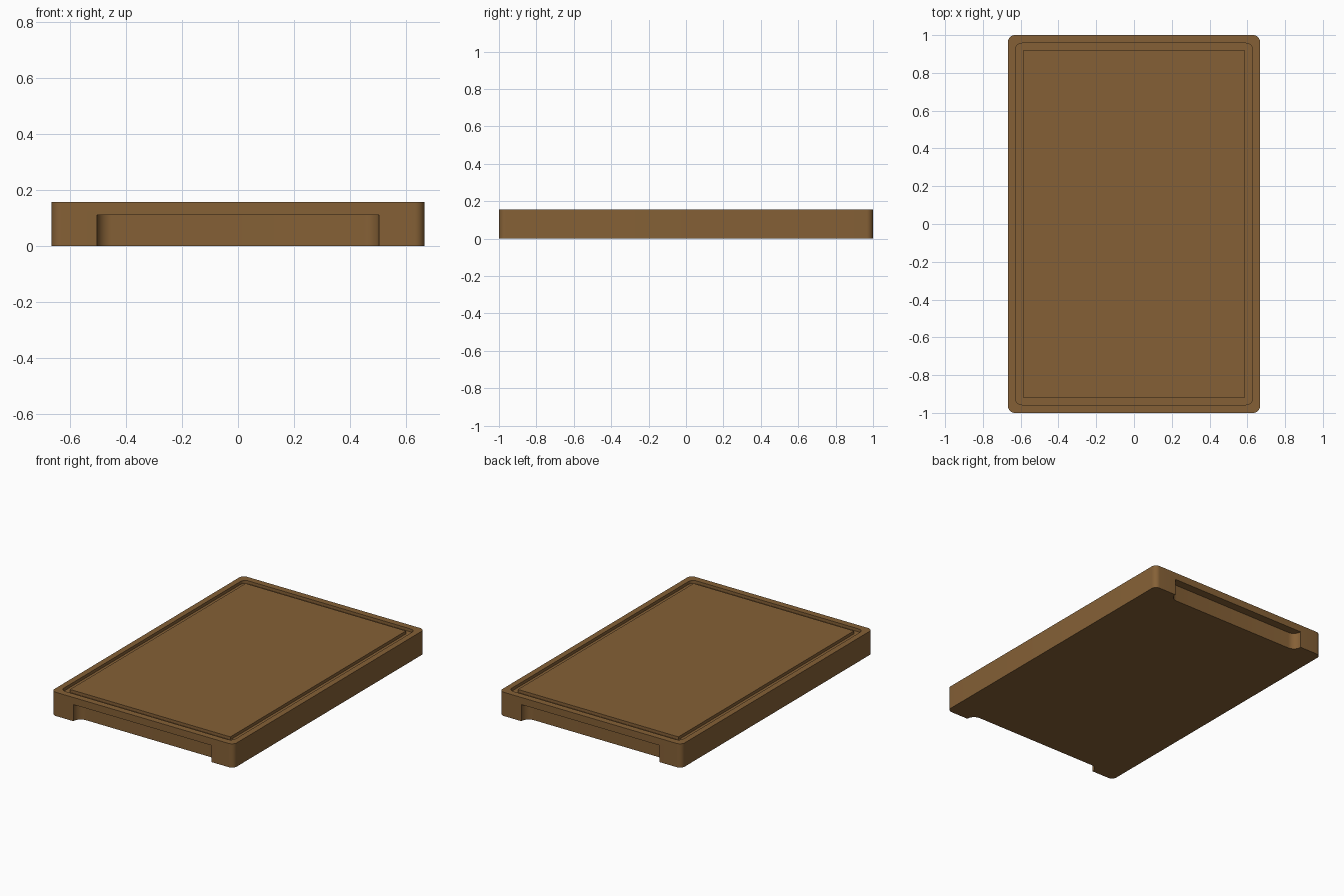
import bpy, bmesh, math

if "Cube" in bpy.data.objects:
    bpy.data.objects.remove(bpy.data.objects["Cube"])

HX, HY, HZ = 0.667, 1.0, 0.157      # board half width, half length, thickness
GROOVE = 0.02                       # juice groove depth


def outline(hx, hy, r, seg=8):
    """Rounded rectangle, counter-clockwise."""
    pts = []
    for k, (sx, sy) in enumerate([(1, 1), (-1, 1), (-1, -1), (1, -1)]):
        for i in range(seg + 1):
            a = math.pi / 2 * (k + i / seg)
            pts.append((sx * (hx - r) + r * math.cos(a),
                        sy * (hy - r) + r * math.sin(a)))
    return pts


def loft(name, rings):
    """Solid through rings of (hx, hy, radius, z), capped at both ends."""
    bm = bmesh.new()
    loops = [[bm.verts.new((x, y, z)) for x, y in outline(hx, hy, r)]
             for hx, hy, r, z in rings]
    for a, b in zip(loops, loops[1:]):
        n = len(a)
        for i in range(n):
            j = (i + 1) % n
            bm.faces.new((a[i], a[j], b[j], b[i]))
    bm.faces.new(loops[0][::-1])
    bm.faces.new(loops[-1])
    bmesh.ops.remove_doubles(bm, verts=bm.verts, dist=1e-5)
    bmesh.ops.recalc_face_normals(bm, faces=bm.faces)
    mesh = bpy.data.meshes.new(name)
    bm.to_mesh(mesh)
    bm.free()
    obj = bpy.data.objects.new(name, mesh)
    bpy.context.collection.objects.link(obj)
    return obj


wood = bpy.data.materials.new("brown wood")
wood.diffuse_color = (0.235, 0.118, 0.037, 1)
wood.use_nodes = True
wood.node_tree.nodes["Principled BSDF"].inputs["Base Color"].default_value = wood.diffuse_color

# Board with the juice groove sunk into its top
board = loft("cutting_board", [
    (HX, HY, 0.035, 0),
    (HX, HY, 0.035, HZ),
    (0.628, 0.957, 0.035, HZ),
    (0.628, 0.957, 0.035, HZ - GROOVE),
    (0.587, 0.918, 0, HZ - GROOVE),
    (0.587, 0.918, 0, HZ),
])
board.data.materials.append(wood)

# Finger grips cut under both short ends
bpy.context.view_layer.objects.active = board
board.select_set(True)
for side in (-1, 1):
    cutter = loft("grip_cutter", [(0.505, 0.055, 0.054, -0.1),
                                  (0.505, 0.055, 0.054, 0.11)])
    cutter.data.materials.append(wood)
    cutter.location.y = side * HY
    cutter.hide_render = True
    mod = board.modifiers.new("grip", 'BOOLEAN')
    mod.operation = 'DIFFERENCE'
    mod.solver = 'EXACT'
    mod.object = cutter
    bpy.context.view_layer.update()
    bpy.ops.object.modifier_apply(modifier=mod.name)
    bpy.data.objects.remove(cutter)

bpy.ops.object.shade_smooth_by_angle(angle=math.radians(30))
